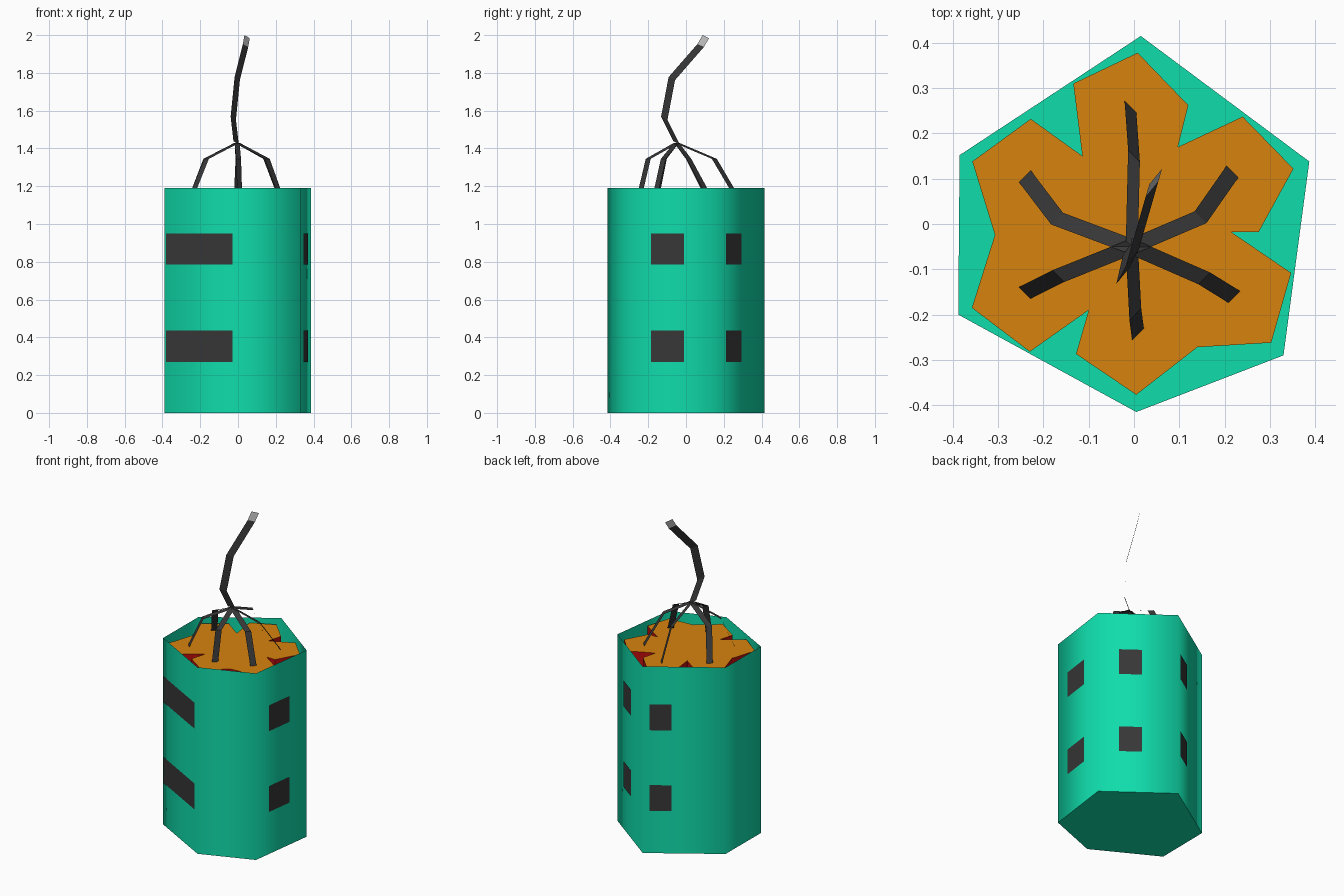
import bpy
from mathutils import Vector

if "Cube" in bpy.data.objects:
    bpy.data.objects.remove(bpy.data.objects["Cube"])


def material(name, rgb):
    m = bpy.data.materials.new(name)
    m.diffuse_color = (*rgb, 1)
    m.use_nodes = True
    m.node_tree.nodes["Principled BSDF"].inputs["Base Color"].default_value = m.diffuse_color
    return m


GREEN = material("wrapper green", (0.005, 0.72, 0.41))
ORANGE = material("cap orange", (0.68, 0.23, 0.004))
RED = material("stick red", (0.50, 0.004, 0.004))
DARK = material("fuse charcoal", (0.038, 0.038, 0.038))
GREY = material("tip grey", (0.55, 0.55, 0.55))


def make(name, verts, faces, mats, pick=lambda i: 0):
    me = bpy.data.meshes.new(name)
    me.from_pydata(verts, [], faces)
    for m in mats:
        me.materials.append(m)
    for p in me.polygons:
        p.material_index = pick(p.index)
    me.update()
    ob = bpy.data.objects.new(name, me)
    bpy.context.collection.objects.link(ob)
    return ob


def prism(name, outline, z0, z1, cap, mats, pick):
    """Walls around a counter-clockwise outline, closed at 'top' or 'bottom'."""
    n = len(outline)
    verts = [(x, y, z0) for x, y in outline] + [(x, y, z1) for x, y in outline]
    faces = [(i, (i + 1) % n, n + (i + 1) % n, n + i) for i in range(n)]
    faces.append(tuple(range(n, 2 * n)) if cap == "top" else tuple(reversed(range(n))))
    return make(name, verts, faces, mats, pick)


def ribbon(name, path, width, mats, pick=lambda i: 0):
    """Flat strip swept along a path with a constant width vector."""
    w = Vector(width) / 2
    verts = []
    for p in path:
        verts += [Vector(p) - w, Vector(p) + w]
    faces = [(2 * i, 2 * i + 1, 2 * i + 3, 2 * i + 2) for i in range(len(path) - 1)]
    return make(name, verts, faces, mats, pick)


# Six-sided wrapper, open at the top, walls smooth shaded
HEX = [(0.015, 0.415), (-0.385, 0.152), (-0.388, -0.2),
       (0.005, -0.415), (0.33, -0.29), (0.387, 0.138)]
wrapper = prism("wrapper", HEX, 0, 1.19, "bottom", [GREEN], lambda i: 0)
bpy.context.view_layer.objects.active = wrapper
wrapper.select_set(True)
bpy.ops.object.shade_smooth_by_angle(angle=1.3)
wrapper.select_set(False)

# Merged bundle of sticks: red sides, orange top
STAR = [(0.008, 0.378), (-0.134, 0.31), (-0.114, 0.15), (-0.228, 0.232),
        (-0.357, 0.138), (-0.307, -0.024), (-0.358, -0.185), (-0.23, -0.282),
        (-0.1, -0.19), (-0.128, -0.287), (0.005, -0.377), (0.14, -0.272),
        (0.303, -0.262), (0.347, -0.108), (0.215, -0.018), (0.275, -0.018),
        (0.352, 0.122), (0.24, 0.237), (0.097, 0.17), (0.12, 0.262)]
prism("stick_bundle", STAR, 0.02, 1.16, "top", [RED, ORANGE],
      lambda i: int(i == len(STAR)))

# Dark plates on four walls: (wall index, start, end along the wall)
for wall, t0, t1 in [(0, 0.08, 0.35), (2, 0.02, 0.92), (4, 0.245, 0.655), (5, 0.26, 0.55)]:
    a, b = Vector(HEX[wall]), Vector(HEX[(wall + 1) % 6])
    d = (b - a).normalized()
    out = Vector((d.y, -d.x)) * 0.003
    p, q = a.lerp(b, t0) + out, a.lerp(b, t1) + out
    for row, (z0, z1) in enumerate([(0.27, 0.435), (0.785, 0.95)]):
        make(f"plate_{wall}_{row}",
             [(p.x, p.y, z0), (q.x, q.y, z0), (q.x, q.y, z1), (p.x, p.y, z1)],
             [(0, 1, 2, 3)], [DARK])

# Six short fuses meeting above the bundle: (bend xy, foot xy, ribbon slant)
KNOT = (-0.005, -0.05, 1.43)
FUSES = [((-0.17, 0.012), (-0.243, 0.108), 1), ((0.147, 0.015), (0.219, 0.118), -1),
         ((0.0, 0.15), (-0.008, 0.262), -1), ((0.003, -0.2), (0.009, -0.245), 1),
         ((-0.167, -0.115), (-0.243, -0.153), -1), ((0.155, -0.12), (0.223, -0.162), 1)]
for i, (bend, foot, s) in enumerate(FUSES):
    ribbon(f"short_fuse_{i}", [KNOT, (*bend, 1.345), (*foot, 1.155)],
           (0.026, 0.026 * s, 0), [DARK])

# Long main fuse with a grey tip
ribbon("main_fuse",
       [(-0.01, -0.05, 1.43), (-0.025, -0.115, 1.56), (-0.004, -0.075, 1.77),
        (0.04, 0.078, 1.945), (0.048, 0.105, 1.992)],
       (0.028, 0.034, -0.016), [DARK, GREY], lambda i: int(i == 3))
